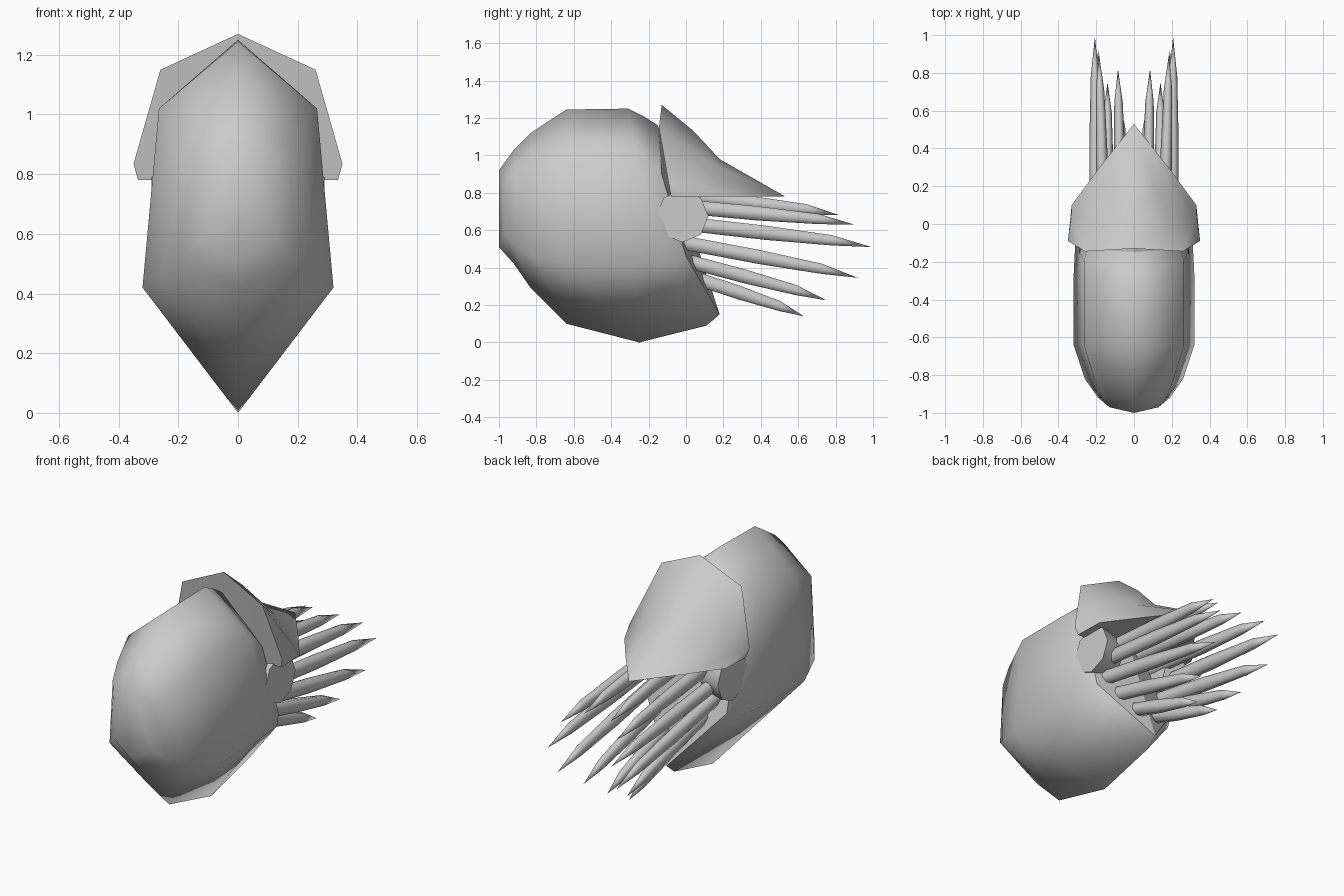
import bpy, bmesh, math
from mathutils import Vector

if "Cube" in bpy.data.objects:
    bpy.data.objects.remove(bpy.data.objects["Cube"])

grey = bpy.data.materials.new("pale_grey")
grey.diffuse_color = (0.6, 0.6, 0.6, 1)
grey.use_nodes = True
grey.node_tree.nodes["Principled BSDF"].inputs["Base Color"].default_value = grey.diffuse_color


def finish(bm, name, sharp_angle):
    """Weld, orient, smooth and link a mesh, keeping steep folds sharp."""
    bmesh.ops.remove_doubles(bm, verts=bm.verts, dist=0.0005)
    bmesh.ops.recalc_face_normals(bm, faces=bm.faces)
    for f in bm.faces:
        f.smooth = True
    for e in bm.edges:
        if len(e.link_faces) == 2:
            e.smooth = e.calc_face_angle(0) < math.radians(sharp_angle)
    me = bpy.data.meshes.new(name)
    bm.to_mesh(me)
    bm.free()
    me.materials.append(grey)
    ob = bpy.data.objects.new(name, me)
    bpy.context.collection.objects.link(ob)
    return ob


def loft_mirrored(name, rings, caps, sharp_angle):
    """Skin half cross-sections, mirror them in x, and cap the chosen rings."""
    bm = bmesh.new()
    for side in (1, -1):
        vs = [[bm.verts.new((side * x, y, z)) for x, y, z in r] for r in rings]
        for a, b in zip(vs, vs[1:]):
            for i in range(len(a) - 1):
                bm.faces.new((a[i], a[i + 1], b[i + 1], b[i]))
        for c in caps:
            bm.faces.new(vs[c])
    return finish(bm, name, sharp_angle)


# Shell: each half section runs top ridge, upper side, lower side, keel
shell = [
    [(0, -1.0, .92), (.13, -.97, .84), (.13, -.97, .58), (0, -1.0, .51)],
    [(0, -.92, 1.03), (.17, -.92, .89), (.19, -.92, .52), (0, -.92, .42)],
    [(0, -.83, 1.12), (.21, -.82, .95), (.26, -.82, .46), (0, -.83, .29)],
    [(0, -.64, 1.245), (.265, -.64, 1.02), (.32, -.64, .42), (0, -.64, .10)],
    [(0, -.31, 1.25), (.265, -.28, 1.02), (.32, -.28, .42), (0, -.25, 0)],
    [(0, -.22, 1.205), (.265, -.2, .97), (.31, -.08, .43), (0, .11, .09)],
    [(0, -.15, 1.16), (.25, -.13, .9), (.265, 0, .46), (0, .18, .15)],
]
ob = loft_mirrored("shell", shell, (0, -1), 180)
# Crisp lip around the shell mouth
mouth = {tuple(round(c, 3) for c in (s * x, y, z)) for x, y, z in shell[-1] for s in (1, -1)}
for e in ob.data.edges:
    if all(tuple(round(c, 3) for c in ob.data.vertices[v].co) in mouth for v in e.vertices):
        e.use_edge_sharp = True

# Hood: top, shoulder, lip, rim, underside centre
hood = [
    [(0, -.13, 1.27), (.26, -.145, 1.15), (.35, -.09, .835), (.335, -.08, .78), (0, -.08, .78)],
    [(0, .04, 1.13), (.21, .0, 1.04), (.33, .05, .85), (.33, .10, .78), (0, .10, .78)],
    [(0, .18, .98), (.12, .17, .94), (.21, .17, .85), (.19, .29, .78), (0, .29, .78)],
    [(0, .53, .78)] * 5,
]
loft_mirrored("hood", hood, (0,), 60)

# Eyes: flat octagonal discs
for side, label in ((1, "right"), (-1, "left")):
    bm = bmesh.new()
    loops = []
    for x, r in ((.15, .11), (.29, .14)):
        loops.append([bm.verts.new((side * x, -.02 + r * math.cos(k * math.pi / 4),
                                    .675 + r * math.sin(k * math.pi / 4))) for k in range(8)])
    for k in range(8):
        j = (k + 1) % 8
        bm.faces.new((loops[0][k], loops[0][j], loops[1][j], loops[1][k]))
    bm.faces.new(loops[0])
    bm.faces.new(loops[1])
    finish(bm, label + "_eye", 50)


def tentacle(name, root, tip):
    """Six-sided spindle with a pointed, slightly drooping tip."""
    bm = bmesh.new()
    root, tip = Vector(root), Vector(tip)
    prev = None
    for t, s in ((0, 1), (.45, 1), (.8, .72)):
        c = root.lerp(tip, t) + Vector((0, 0, .012 * t))
        ring = [bm.verts.new(c + Vector((.031 * s * math.cos(k * math.pi / 3), 0,
                                         .044 * s * math.sin(k * math.pi / 3))))
                for k in range(6)]
        if prev:
            for k in range(6):
                j = (k + 1) % 6
                bm.faces.new((prev[k], prev[j], ring[j], ring[k]))
        else:
            bm.faces.new(ring)
        prev = ring
    point = bm.verts.new(tip)
    for k in range(6):
        bm.faces.new((prev[k], prev[(k + 1) % 6], point))
    finish(bm, name, 75)


# Tentacles: root and tip of each, arranged around the mouth
tentacles = [
    ((.07, -.05, .79), (.085, .82, .68)),
    ((.16, -.05, .73), (.185, .90, .63)),
    ((.205, -.05, .64), (.207, .99, .51)),
    ((.19, -.05, .54), (.19, .92, .345)),
    ((.14, -.05, .45), (.14, .75, .225)),
    ((.06, 0, .36), (.07, .63, .14)),
]
for n, (a, b) in enumerate(tentacles, 1):
    for side, label in ((1, "right"), (-1, "left")):
        tentacle(f"{label}_tentacle_{n}", (side * a[0], *a[1:]), (side * b[0], *b[1:]))
